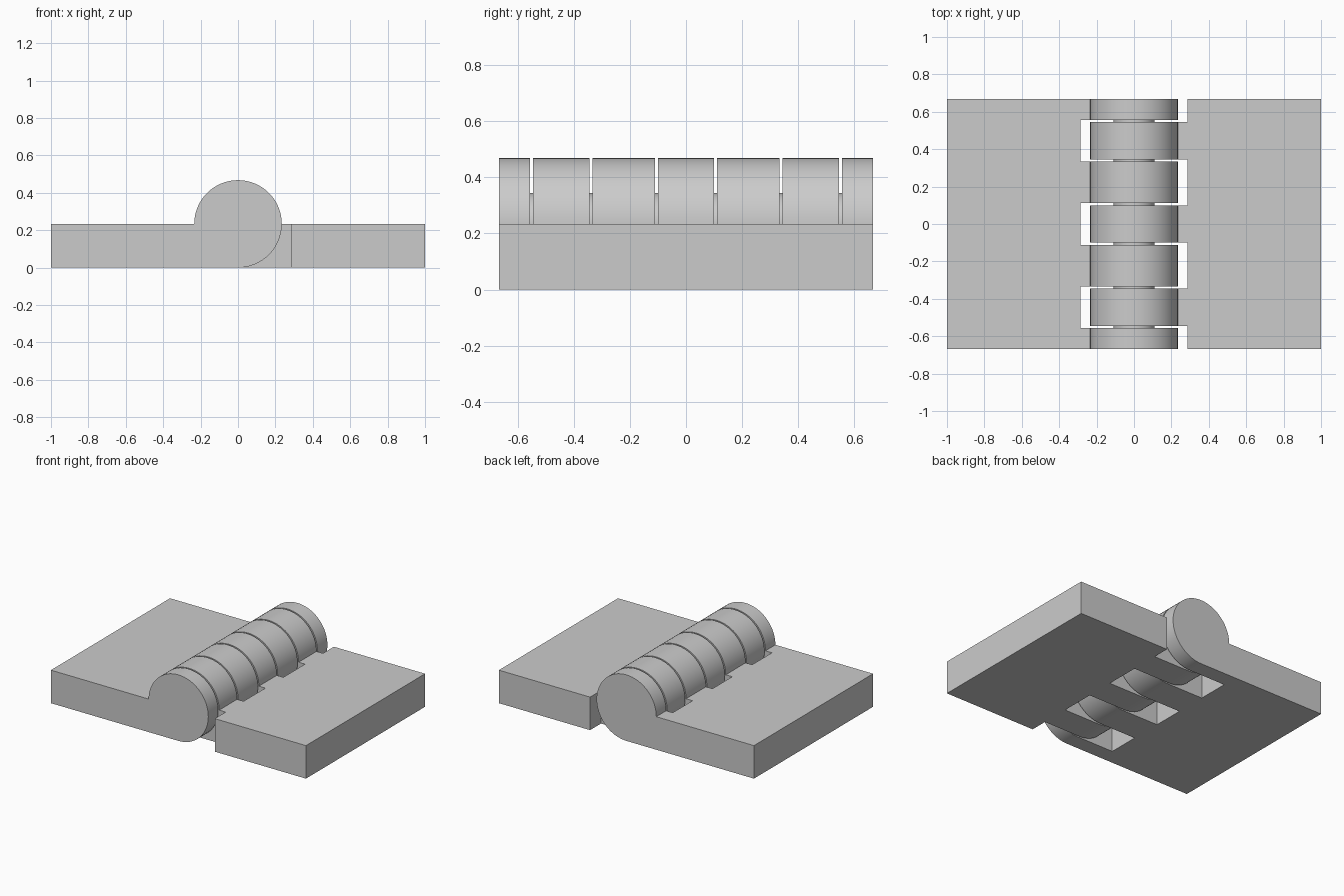
import bpy, bmesh
from math import cos, sin, pi

R = 0.234            # knuckle radius, also leaf thickness
HALF_LEN = 0.667     # half length along the hinge axis
CLEAR_X = 0.285      # where notches end inside a leaf
PIN_R = 0.11
SEGMENTS = 64

cube = bpy.data.objects.get("Cube")
if cube:
    bpy.data.objects.remove(cube, do_unlink=True)

# Plain grey finish
grey = bpy.data.materials.new("plain grey")
grey.use_nodes = True
colour = (0.6, 0.6, 0.6, 1)
grey.diffuse_color = colour
grey.node_tree.nodes["Principled BSDF"].inputs["Base Color"].default_value = colour


def prism(name, outline, y0, y1):
    """Extrude an x-z outline along y."""
    bm = bmesh.new()
    face = bm.faces.new([bm.verts.new((x, y0, z)) for x, z in outline])
    out = bmesh.ops.extrude_face_region(bm, geom=[face])
    verts = [g for g in out["geom"] if isinstance(g, bmesh.types.BMVert)]
    bmesh.ops.translate(bm, verts=verts, vec=(0, y1 - y0, 0))
    bmesh.ops.recalc_face_normals(bm, faces=bm.faces)
    mesh = bpy.data.meshes.new(name)
    bm.to_mesh(mesh)
    bm.free()
    mesh.materials.append(grey)
    obj = bpy.data.objects.new(name, mesh)
    bpy.context.collection.objects.link(obj)
    return obj


def activate(obj):
    bpy.ops.object.select_all(action="DESELECT")
    obj.select_set(True)
    bpy.context.view_layer.objects.active = obj


def smooth(obj):
    activate(obj)
    bpy.ops.object.shade_smooth_by_angle(angle=pi / 6)


def arc(radius, start, sweep, steps):
    return [(radius * cos(start + sweep * i / steps),
             R + radius * sin(start + sweep * i / steps)) for i in range(steps + 1)]


def leaf(name, side, notches):
    """Plate with a rolled edge, notched to leave separate knuckles."""
    roll = arc(R, -pi / 2, 1.5 * pi, SEGMENTS * 3 // 4)
    outline = [(-1, 0)] + roll + [(-1, R)]
    obj = prism(name, [(-side * x, z) for x, z in outline], -HALF_LEN, HALF_LEN)
    inner, outer = side * CLEAR_X, -side * 0.4
    for y0, y1 in notches:
        box = [(inner, -0.1), (outer, -0.1), (outer, 0.6), (inner, 0.6)]
        cutter = prism("notch_cutter", box, y0, y1)
        cutter.hide_render = True
        activate(obj)
        mod = obj.modifiers.new("notch", "BOOLEAN")
        mod.operation = "DIFFERENCE"
        mod.solver = "EXACT"
        mod.object = cutter
        bpy.ops.object.modifier_apply(modifier=mod.name)
        bpy.data.objects.remove(cutter, do_unlink=True)
    smooth(obj)


# Two interlocking leaves with a small gap between knuckles
A, B, C = HALF_LEN / 6, HALF_LEN / 2, HALF_LEN * 5 / 6
GAP = 0.011
leaf("right_leaf", -1, [(-C, -B), (-A, A), (B, C)])
leaf("left_leaf", 1, [(-1, GAP - C), (-B - GAP, GAP - A),
                      (A - GAP, B + GAP), (C - GAP, 1)])

# Pin hidden inside the knuckles, seen only through the gaps
smooth(prism("hinge_pin", arc(PIN_R, 0, 2 * pi, SEGMENTS)[:-1], -0.6, 0.6))
